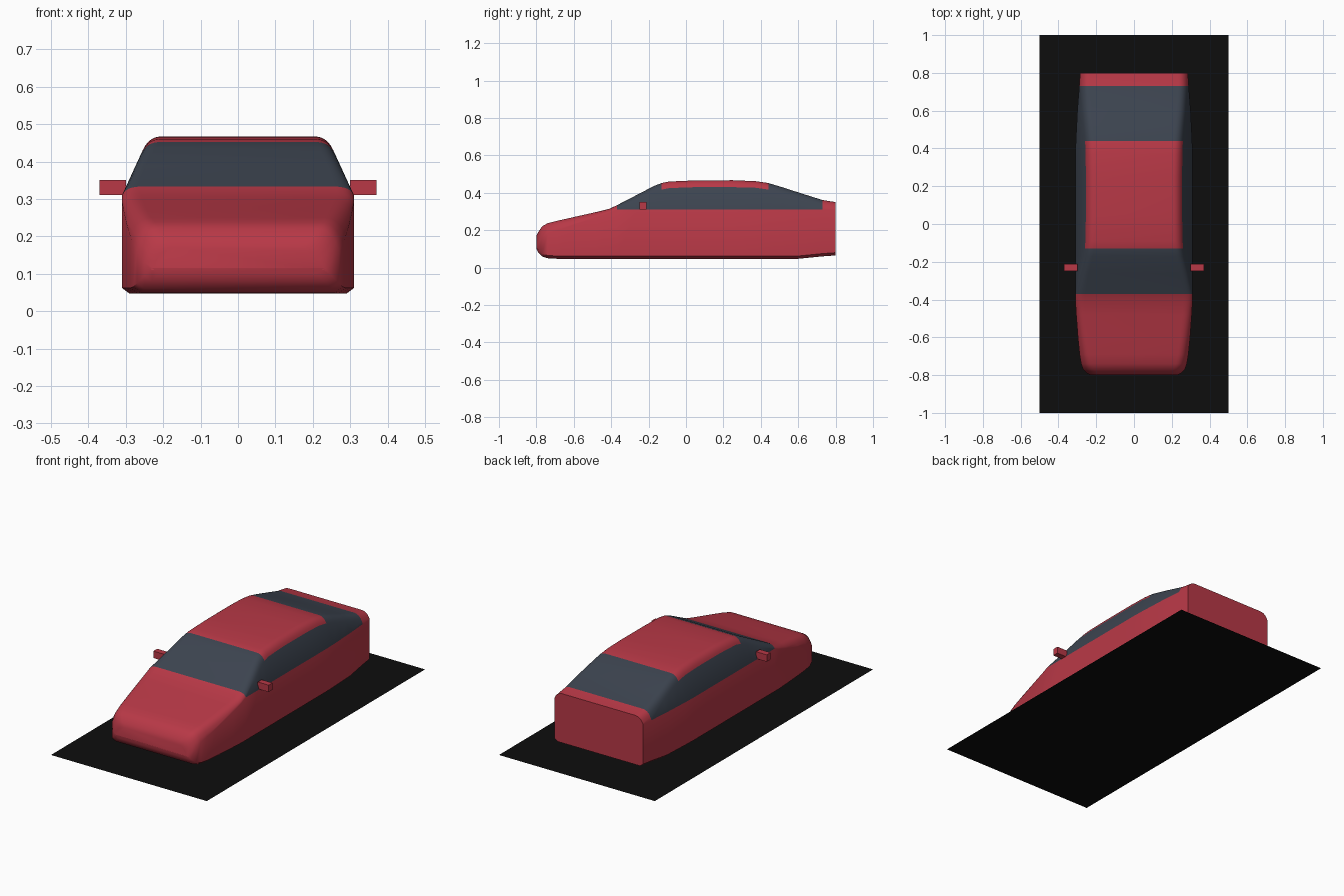
import bpy
import bmesh
import math
from mathutils import Vector

default_cube = bpy.data.objects.get("Cube")
if default_cube:
    bpy.data.objects.remove(default_cube, do_unlink=True)


def make_material(name, colour):
    material = bpy.data.materials.new(name)
    material.use_nodes = True
    rgba = (*colour, 1)
    material.diffuse_color = rgba
    material.node_tree.nodes["Principled BSDF"].inputs["Base Color"].default_value = rgba
    return material


red = make_material("red paint", (0.48, 0.04, 0.062))
glass = make_material("dark glass", (0.046, 0.058, 0.08))
black = make_material("black ground", (0.004, 0.004, 0.004))


def add_object(name, bm, materials):
    bmesh.ops.recalc_face_normals(bm, faces=bm.faces)
    mesh = bpy.data.meshes.new(name)
    bm.to_mesh(mesh)
    bm.free()
    for material in materials:
        mesh.materials.append(material)
    obj = bpy.data.objects.new(name, mesh)
    bpy.context.collection.objects.link(obj)
    return obj


def add_box(name, centre, size, material):
    bm = bmesh.new()
    bmesh.ops.create_cube(bm, size=1)
    for vert in bm.verts:
        vert.co = Vector(centre) + vert.co * Vector(size)
    return add_object(name, bm, [material])


# Car body stations from nose to tail: y, underside, top, half width
STATIONS = [
    (-0.8, 0.1, 0.17, 0.23), (-0.79, 0.08, 0.19, 0.25),
    (-0.77, 0.06, 0.22, 0.27), (-0.74, 0.05, 0.237, 0.28),
    (-0.69, 0.047, 0.25, 0.288), (-0.6, 0.047, 0.27, 0.297),
    (-0.48, 0.047, 0.297, 0.306), (-0.41, 0.047, 0.314, 0.31),
    (-0.37, 0.047, 0.333, 0.31), (-0.26, 0.047, 0.39, 0.31),
    (-0.17, 0.047, 0.437, 0.31), (-0.13, 0.047, 0.452, 0.31),
    (-0.09, 0.047, 0.46, 0.31), (0.05, 0.047, 0.466, 0.31),
    (0.25, 0.047, 0.467, 0.31), (0.37, 0.047, 0.462, 0.31),
    (0.44, 0.047, 0.452, 0.308), (0.52, 0.047, 0.428, 0.304),
    (0.6, 0.047, 0.402, 0.3), (0.73, 0.06, 0.361, 0.29),
    (0.8, 0.065, 0.35, 0.285),
]
BELT, ROOF_EDGE, LEAN = 0.31, 0.43, 0.46
ARC_STEPS = 6


def half_section(y, bottom, top, width):
    """Lower corner, side, leaning cabin wall and rounded upper corner."""
    drop = 0.02 + 0.1 * max(0, -0.4 - y)
    belt = min(BELT, top - drop)
    edge = max(min(ROOF_EDGE, top - 0.035), belt)
    points = [(width - 0.02, bottom), (width, bottom + 0.015), (width, belt)]
    start = Vector((width - LEAN * (edge - belt), edge))
    bend = Vector((width - LEAN * (top - belt), top))
    end = Vector((start.x - 0.05, top))
    for i in range(ARC_STEPS + 1):
        t = i / ARC_STEPS
        points.append(start * (1 - t) ** 2 + bend * 2 * t * (1 - t) + end * t * t)
    return points


bm = bmesh.new()
rings = []
for y, bottom, top, width in STATIONS:
    half = half_section(y, bottom, top, width)
    outline = [(x, z) for x, z in half] + [(-x, z) for x, z in reversed(half)]
    rings.append([bm.verts.new((x, y, z)) for x, z in outline])

count = len(rings[0])
for s in range(len(rings) - 1):
    middle = (STATIONS[s][0] + STATIONS[s + 1][0]) / 2
    in_cabin = -0.37 < middle < 0.73
    under_roof = -0.13 < middle < 0.44
    for k in range(count):
        n = (k + 1) % count
        face = bm.faces.new((rings[s][k], rings[s][n], rings[s + 1][n], rings[s + 1][k]))
        # Glass: cabin walls everywhere, upper surface only ahead of and behind the roof
        side = min(k, count - 2 - k)
        is_wall = side == 2
        is_top = side > 2
        if in_cabin and (is_wall or (is_top and not under_roof)):
            face.material_index = 1
bm.faces.new(rings[0])
bm.faces.new(rings[-1])
bmesh.ops.remove_doubles(bm, verts=bm.verts, dist=0.0001)
body = add_object("car_body", bm, [red, glass])

bpy.ops.object.select_all(action="DESELECT")
body.select_set(True)
bpy.context.view_layer.objects.active = body
bpy.ops.object.shade_smooth_by_angle(angle=math.radians(40))

# Door mirrors
for label, sign in (("left", 1), ("right", -1)):
    add_box(label + "_door_mirror", (sign * 0.335, -0.23, 0.33), (0.07, 0.035, 0.04), red)

# Flat ground sheet
bm = bmesh.new()
bmesh.ops.create_grid(bm, x_segments=1, y_segments=1, size=1)
for vert in bm.verts:
    vert.co.x *= 0.5
add_object("ground_sheet", bm, [black])
